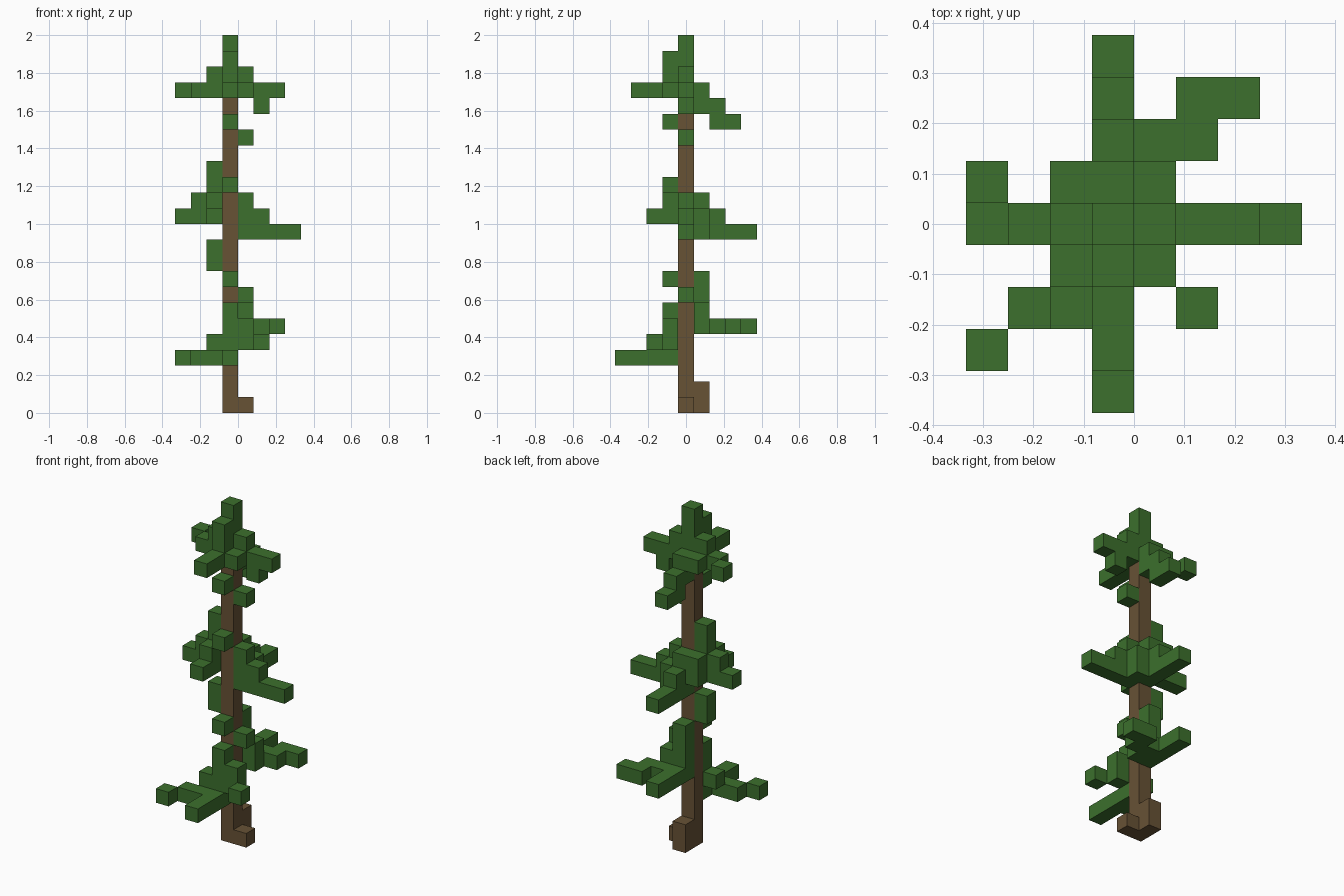
import bpy
import bmesh
from mathutils import Vector

old = bpy.data.objects.get("Cube")
if old:
    bpy.data.objects.remove(old, do_unlink=True)

CELL = 1 / 12
AXES = {"along_x": Vector((1, 0, 0)), "along_y": Vector((0, 1, 0)), "upward": Vector((0, 0, 1))}
parts = {}


def material(name, colour):
    mat = bpy.data.materials.new(name)
    mat.use_nodes = True
    mat.diffuse_color = colour
    mat.node_tree.nodes["Principled BSDF"].inputs["Base Color"].default_value = colour
    return mat


def run(part, x, y, z, direction="upward", length=1):
    """Add a straight row of cubes; the trunk column is the grid origin."""
    cells = parts.setdefault(part, set())
    for step in range(length):
        cells.add(tuple(int(c) for c in Vector((x, y, z)) + AXES[direction] * step))


# Trunk with two root stubs
run("trunk", 0, 0, 0, "upward", 20)
run("trunk", 0, 1, 0, "upward", 2)
run("trunk", 1, 0, 0)

# Lower foliage: front branch and front left spur
run("lower_foliage", 0, -4, 3, "along_y", 4)
run("lower_foliage", -2, -2, 3, "along_x", 2)
run("lower_foliage", -3, -3, 3)
run("lower_foliage", -1, -1, 4, "along_x", 3)
run("lower_foliage", 0, -1, 5, "upward", 2)
run("lower_foliage", 1, -1, 5)
run("lower_foliage", 2, -2, 4)
# Lower foliage: back branches and upright tuft
run("lower_foliage", 0, 1, 5, "along_y", 4)
run("lower_foliage", 0, 1, 6, "upward", 3)
run("lower_foliage", 1, 1, 5, "upward", 2)
run("lower_foliage", 1, 2, 5, "along_x", 2)
run("lower_foliage", 2, 3, 5, "along_x", 2)
run("lower_foliage", 1, 0, 7)

# Small sprigs on the bare trunk
run("trunk_sprigs", 0, -1, 8)
run("trunk_sprigs", -1, 0, 9, "upward", 2)
run("trunk_sprigs", 1, 0, 17)
run("trunk_sprigs", 0, -1, 18)

# Middle foliage: long arms, upper ring and tuft
run("middle_foliage", 1, 0, 11, "along_x", 4)
run("middle_foliage", 0, 1, 11, "along_y", 4)
run("middle_foliage", 1, 1, 11, "upward", 2)
run("middle_foliage", 1, 0, 12, "along_x", 2)
run("middle_foliage", 0, 1, 12, "along_y", 2)
run("middle_foliage", -3, 0, 12, "along_x", 3)
run("middle_foliage", -1, -2, 12, "along_y", 4)
run("middle_foliage", -1, -1, 13, "along_y", 3)
run("middle_foliage", -2, 0, 13)
run("middle_foliage", 0, 1, 13)
run("middle_foliage", 1, 0, 13)
run("middle_foliage", -1, 0, 14, "upward", 2)
run("middle_foliage", 0, -1, 14)

# Crown: leader, arms and drooping back branch
run("crown_foliage", 0, 0, 20, "upward", 4)
run("crown_foliage", 0, -1, 20, "upward", 3)
run("crown_foliage", -2, 0, 20, "along_x", 6)
run("crown_foliage", -1, 0, 21, "along_x", 3)
run("crown_foliage", 0, -3, 20, "along_y", 3)
run("crown_foliage", -1, 1, 20, "along_x", 2)
run("crown_foliage", -3, 1, 20)
run("crown_foliage", 1, -1, 20)
run("crown_foliage", 2, 0, 19)
run("crown_foliage", 0, 1, 19, "along_y", 2)
run("crown_foliage", 0, 2, 18, "along_y", 2)

solid = set().union(*parts.values())
bark = material("bark_brown", (0.136, 0.084, 0.036, 1))
leaf = material("leaf_green", (0.045, 0.162, 0.026, 1))


def build(name, cells, mat):
    """Skin the cubes with only their exposed sides."""
    bm = bmesh.new()
    for cell in sorted(cells):
        centre = Vector(cell) + Vector((-0.5, 0, 0.5))
        for normal in [a * s for a in AXES.values() for s in (1, -1)]:
            if tuple(int(c) for c in Vector(cell) + normal) in solid:
                continue
            u = Vector((normal.y, normal.z, normal.x))
            v = normal.cross(u)
            corners = (-u - v, u - v, u + v, v - u)
            bm.faces.new([bm.verts.new((centre + (normal + c) / 2) * CELL) for c in corners])
    bmesh.ops.remove_doubles(bm, verts=bm.verts, dist=CELL / 100)
    bmesh.ops.dissolve_limit(bm, angle_limit=0.01, verts=bm.verts, edges=bm.edges)
    mesh = bpy.data.meshes.new(name)
    bm.to_mesh(mesh)
    bm.free()
    mesh.materials.append(mat)
    bpy.context.collection.objects.link(bpy.data.objects.new(name, mesh))


for part_name, part_cells in parts.items():
    build(part_name, part_cells, bark if part_name == "trunk" else leaf)
